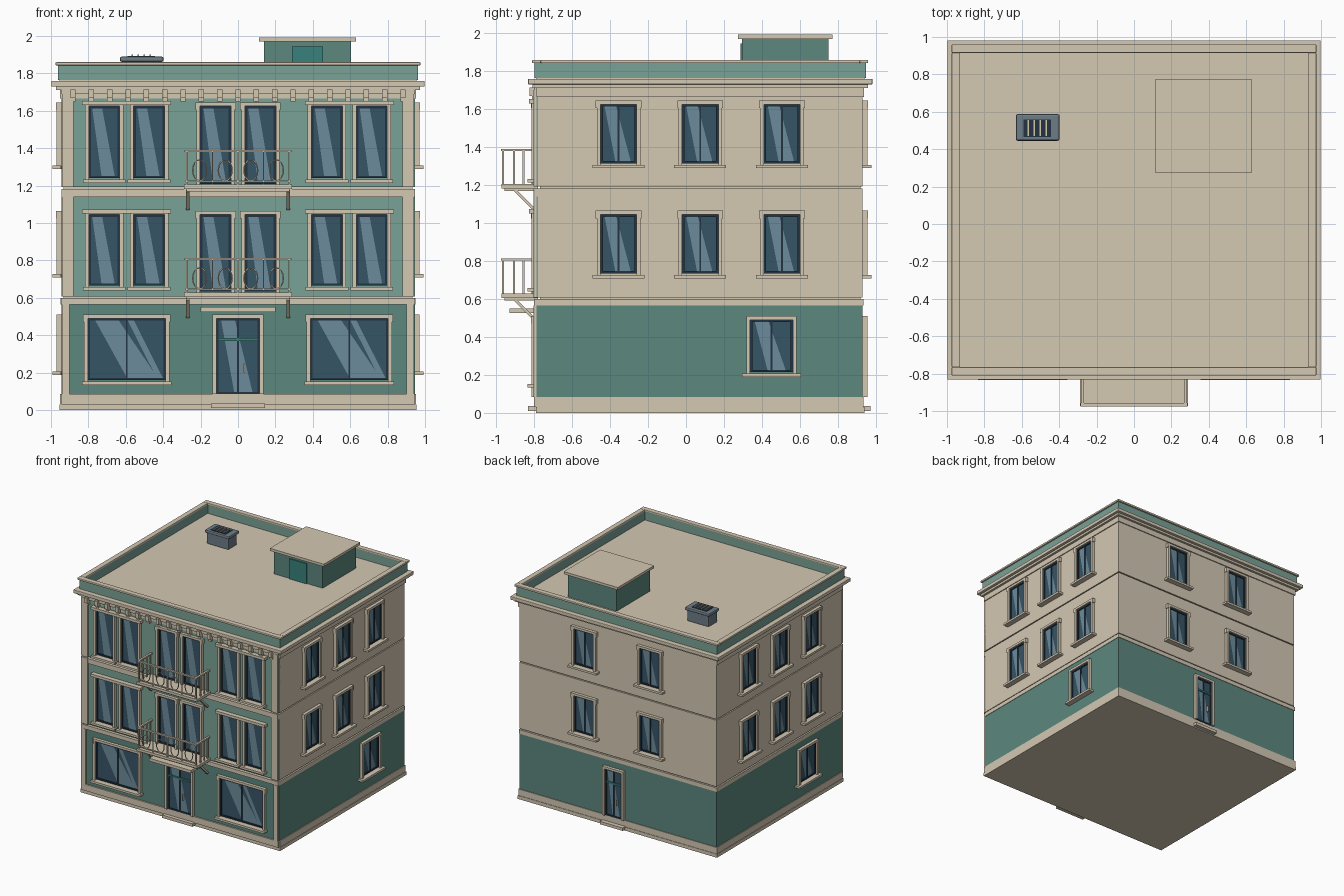
import bpy, bmesh, math
from mathutils import Matrix, Vector

if "Cube" in bpy.data.objects:
    bpy.data.objects.remove(bpy.data.objects["Cube"])


def mat(name, rgb):
    m = bpy.data.materials.new(name)
    m.diffuse_color = (*rgb, 1)
    m.use_nodes = True
    m.node_tree.nodes["Principled BSDF"].inputs["Base Color"].default_value = m.diffuse_color
    return m


STONE = mat("stone", (0.66, 0.58, 0.45))
LIGHT = mat("light_teal", (0.195, 0.36, 0.305))
DARK = mat("dark_teal", (0.107, 0.242, 0.209))
DOOR = mat("door_teal", (0.04, 0.22, 0.2))
GLASS = mat("glass", (0.037, 0.089, 0.133))
SHINE = mat("glass_shine", (0.15, 0.26, 0.33))
FRAME = mat("frame", (0.017, 0.032, 0.053))
METAL = mat("metal", (0.156, 0.205, 0.242))

parts = {}
I = Matrix.Identity(4)


def part(name, m):
    return parts.setdefault(name, (bmesh.new(), m))[0]


def box(name, m, x0, x1, y0, y1, z0, z1, M=I):
    """Axis-aligned box in the local frame M, added to a named part."""
    L = Matrix.Translation(((x0 + x1) / 2, (y0 + y1) / 2, (z0 + z1) / 2))
    S = Matrix.Diagonal((abs(x1 - x0), abs(y1 - y0), abs(z1 - z0), 1))
    bmesh.ops.create_cube(part(name, m), size=1, matrix=M @ L @ S)


# Building footprint
X, Y0, Y1 = 0.945, -0.78, 0.93


def slab(name, m, grow, z0, z1):
    box(name, m, -X - grow, X + grow, Y0 - grow, Y1 + grow, z0, z1)


def ring(name, m, grow, t, z0, z1):
    x, a, b = X + grow, Y0 - grow, Y1 + grow
    box(name, m, -x, x, a, a + t, z0, z1)
    box(name, m, -x, x, b - t, b, z0, z1)
    for s in (-1, 1):
        box(name, m, s * x, s * (x - t), a + t, b - t, z0, z1)


# Storeys, separated by thin shadow grooves
slab("base_trim", STONE, 0.01, 0, 0.03)
slab("plinth", STONE, 0.006, 0.03, 0.085)
slab("ground_floor", DARK, 0, 0.085, 0.565)
slab("floor_band", STONE, 0.004, 0.565, 0.6)
slab("groove_core", STONE, -0.012, 0.595, 1.2)
slab("middle_floor", STONE, 0, 0.608, 1.183)
slab("upper_floor", STONE, 0, 1.192, 1.73)
slab("frieze", STONE, 0.008, 1.665, 1.715)
slab("cornice_lower", STONE, 0.028, 1.712, 1.732)
slab("cornice", STONE, 0.052, 1.73, 1.76)
slab("roof_deck", STONE, 0.01, 1.76, 1.77)
ring("parapet", LIGHT, 0.017, 0.03, 1.765, 1.845)
ring("parapet_cap", STONE, 0.03, 0.045, 1.843, 1.86)

# Street facade: coloured panels, bands, corner pilasters, cornice brackets
for z0, z1 in ((0.608, 1.14), (1.192, 1.695)):
    box("facade_panel", LIGHT, -X, X, -0.788, Y0 + 0.01, z0, z1)
box("facade_panel_ground", DARK, -X, X, -0.788, Y0 + 0.01, 0.085, 0.565)
for z0, z1 in ((0.03, 0.085), (0.565, 0.6), (1.14, 1.183), (1.69, 1.73)):
    box("facade_band", STONE, -X, X, -0.8, Y0, z0, z1)
for s in (-1, 1):
    box("pilaster", STONE, s * 0.9, s * 0.942, -0.802, Y0, 0.085, 0.565)
    for z0, z1 in ((0.608, 1.183), (1.192, 1.7)):
        box("pilaster", STONE, s * 0.88, s * 0.942, -0.802, Y0, z0, z1)
for k in range(-9, 10):
    x = k * 0.098
    box("cornice_bracket", STONE, x - 0.014, x + 0.014, -0.825, Y0, 1.67, 1.715)
    box("cornice_bracket", STONE, x - 0.014, x + 0.014, -0.81, Y0, 1.65, 1.67)

# Wall frames: local x runs along the wall, local -y points outward
R = lambda deg: Matrix.Rotation(math.radians(deg), 4, 'Z')
FRONT = Matrix.Translation((0, -0.788, 0))
RIGHT = Matrix.Translation((X, 0, 0)) @ R(90)
LEFT = Matrix.Translation((-X, 0, 0)) @ R(-90)
BACK = Matrix.Translation((0, Y1, 0)) @ R(180)


def shine(M, u0, u1, z0, z1, stripes):
    bm = part("glass_shine", SHINE)
    for a, b, c, d in stripes:      # fractions along top and bottom edges
        pts = [(c, z0), (d, z0), (b, z1), (a, z1)]
        bm.faces.new([bm.verts.new(M @ Vector((u0 + f * (u1 - u0), -0.0055, z)))
                      for f, z in pts])


def window(M, u, w, z0, z1, mullion=True, sill=0.022, ears=False, door=False, t=0.02):
    a, b = u - w / 2, u + w / 2
    zb = z0 if door else z0 - 0.012
    box("glass", GLASS, a, b, -0.004, 0.005, z0, z1, M)
    shine(M, a, b, z0, z1, ((0.08, 0.38, 0.52, 0.92), (0.5, 0.58, 0.9, 0.98))
          if w > 0.3 else ((0.1, 0.42, 0.42, 0.85),))
    f = 0.012
    for p, q in ((a, a + f), (b - f, b)):
        box("window_frame", FRAME, p, q, -0.012, 0, z0, z1, M)
    for p, q in ((z0, z0 + f), (z1 - f, z1)):
        box("window_frame", FRAME, a + f, b - f, -0.012, 0, p, q, M)
    if mullion:
        box("window_frame", FRAME, u - 0.005, u + 0.005, -0.011, 0, z0 + f, z1 - f, M)
    box("window_surround", STONE, a - t, a, -0.026, 0, zb, z1, M)
    box("window_surround", STONE, b, b + t, -0.026, 0, zb, z1, M)
    box("window_surround", STONE, a - t, b + t, -0.026, 0, z1, z1 + t, M)
    if ears:
        for s in (-1, 1):
            c = u + s * (w / 2 + t)
            box("window_surround", STONE, c - 0.006, c + 0.006, -0.028, 0, z1 - 0.02, z1 + t, M)
    if sill:
        box("window_sill", STONE, a - t - sill, b + t + sill, -0.047, 0, zb - 0.014, zb + 0.004, M)


# Street windows: pairs on two floors, wide shop windows, entrance
for z0, z1 in ((0.665, 1.045), (1.24, 1.625)):
    for s in (-1, 1):
        window(FRONT, s * 0.12, 0.165, z0 - 0.03, z1, False, 0, True)
        for c in (0.475, 0.715):
            window(FRONT, s * c, 0.165, z0, z1, False, 0.012)
        box("window_header", STONE, s * 0.357, s * 0.835, -0.04, 0, z1 + 0.005, z1 + 0.028, FRONT)
for s in (-1, 1):
    window(FRONT, s * 0.595, 0.415, 0.16, 0.49, ears=True, sill=0.012)

# Side and back windows
for z0, z1 in ((0.735, 1.045), (1.315, 1.625)):
    for u in (-0.355, 0.075, 0.505):
        window(RIGHT, u, 0.19, z0, z1, ears=True)
        window(LEFT, -u, 0.19, z0, z1, ears=True)
    for u in (-0.315, 0.315):
        window(BACK, u, 0.19, z0, z1, ears=True)
window(RIGHT, 0.45, 0.225, 0.215, 0.49)
window(LEFT, 0.30, 0.225, 0.215, 0.49)

# Doors with transom, handle and step
for M, u, w in ((FRONT, 0, 0.23), (BACK, -0.035, 0.16)):
    window(M, u, w, 0.085, 0.49, sill=0, door=True)
    box("door_transom", DOOR, u - w / 2 + 0.012, u + w / 2 - 0.012, -0.014, 0, 0.37, 0.385, M)
    box("door_handle", STONE, u + 0.03, u + 0.038, -0.024, 0, 0.2, 0.25, M)
    box("door_step", STONE, u - w / 2 - 0.03, u + w / 2 + 0.03, -0.043, 0, 0.01, 0.035, M)
box("door_canopy", STONE, -0.2, 0.2, -0.93, Y0, 0.525, 0.55)

# Balconies: slab, struts, rails and oval ironwork
iron = bpy.data.curves.new("balcony_ovals", 'CURVE')
iron.dimensions = '3D'
iron.bevel_depth, iron.bevel_resolution = 0.004, 1
iron.materials.append(STONE)
for z in (0.628, 1.205):
    box("balcony_slab", STONE, -0.29, 0.29, -0.973, Y0, z - 0.022, z)
    box("balcony_slab", STONE, -0.275, 0.275, -0.955, Y0, z - 0.035, z - 0.022)
    box("balcony_rail", STONE, -0.285, 0.285, -0.975, -0.958, z + 0.174, z + 0.186)
    box("balcony_rail", STONE, -0.28, 0.28, -0.969, -0.961, z + 0.014, z + 0.022)
    for k in (-2, 0, 2):
        box("balcony_post", STONE, k * 0.137 - 0.005, k * 0.137 + 0.005, -0.97, -0.96, z, z + 0.18)
    for k in (-1, 1):
        box("balcony_post", STONE, k * 0.137 - 0.003, k * 0.137 + 0.003, -0.968, -0.962, z, z + 0.18)
    for s in (-1, 1):
        box("balcony_rail", STONE, s * 0.267, s * 0.284, -0.975, Y0, z + 0.174, z + 0.186)
        for y in (-0.905, -0.855, -0.81):
            box("balcony_post", STONE, s * 0.27, s * 0.279, y - 0.005, y + 0.005, z, z + 0.18)
        S = Matrix.Translation((s * 0.268, -0.85, z - 0.083)) @ Matrix.Rotation(math.radians(-45), 4, 'X')
        box("balcony_strut", STONE, -0.009, 0.009, -0.07, 0.065, -0.008, 0.008, S)
    for k in (-1.5, -0.5, 0.5, 1.5):
        sp = iron.splines.new('POLY')
        sp.points.add(15)
        sp.use_cyclic_u = True
        for i, p in enumerate(sp.points):
            t = i * math.tau / 16
            p.co = (k * 0.137 + 0.037 * math.cos(t), -0.965, z + 0.077 + 0.056 * math.sin(t), 1)
bpy.context.collection.objects.link(bpy.data.objects.new("balcony_ovals", iron))

# Roof stair house
box("stair_house", DARK, 0.14, 0.605, 0.295, 0.75, 1.765, 1.972)
box("stair_house_door", DOOR, 0.29, 0.455, 0.286, 0.3, 1.77, 1.945)
box("stair_house_roof", STONE, 0.113, 0.63, 0.275, 0.773, 1.97, 1.992)

# Roof ventilation unit with slatted grille
box("vent_unit", METAL, -0.62, -0.41, 0.455, 0.575, 1.765, 1.87)
box("vent_unit_lid", METAL, -0.632, -0.398, 0.445, 0.588, 1.862, 1.89)
box("vent_grille", FRAME, -0.59, -0.445, 0.465, 0.56, 1.885, 1.893)
for i in range(4):
    x = -0.566 + i * 0.0325
    box("vent_slat", STONE, x - 0.004, x + 0.004, 0.47, 0.555, 1.89, 1.9)

# Turn the collected parts into objects
for name, (bm, m) in parts.items():
    me = bpy.data.meshes.new(name)
    bm.to_mesh(me)
    bm.free()
    me.materials.append(m)
    ob = bpy.data.objects.new(name, me)
    bpy.context.collection.objects.link(ob)
    if name in ("vent_unit", "vent_unit_lid", "cornice", "parapet_cap"):
        bev = ob.modifiers.new("bevel", 'BEVEL')
        bev.width = 0.01 if name.startswith("vent") else 0.004
        bev.segments = 2
